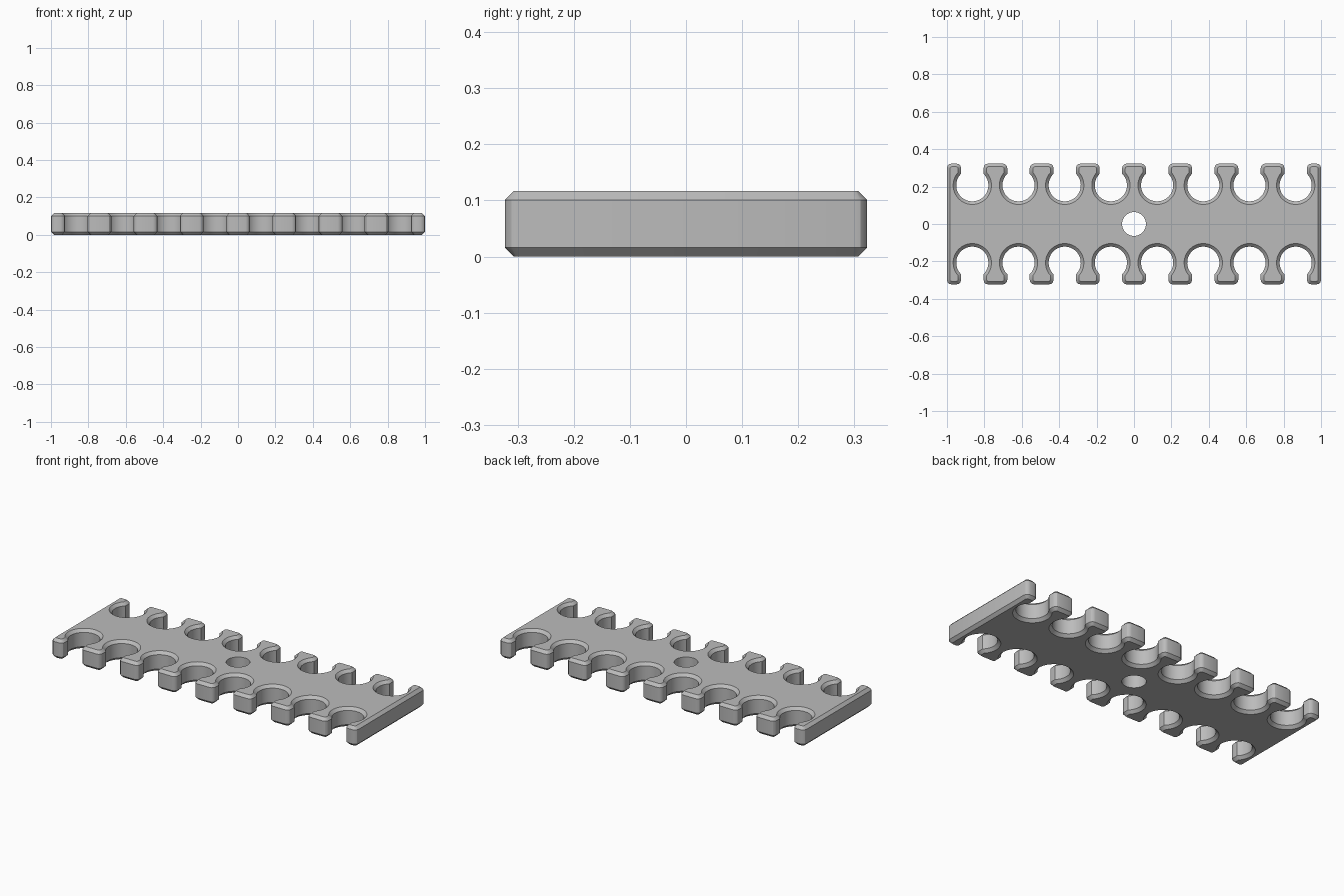
import bpy
import bmesh
from math import sin, cos, pi, asin
from mathutils import Vector

# Remove the default cube
if "Cube" in bpy.data.objects:
    bpy.data.objects.remove(bpy.data.objects["Cube"], do_unlink=True)

LENGTH, DEPTH, HEIGHT = 2.0, 0.646, 0.117
CHAMFER = 0.0165
SLOTS, PITCH = 8, 0.247
SLOT_R, SLOT_Y = 0.086, 0.207
MOUTH = 0.06          # half width of the slot opening
CORNER = 0.024        # rounding of the tooth tips
HOLE_R = 0.064


def arc(cx, cy, r, start, end, steps):
    return [Vector((cx + r * cos(start + (end - start) * i / steps),
                    cy + r * sin(start + (end - start) * i / steps)))
            for i in range(steps + 1)]


def edge_outline():
    """Back edge of the rack from right to left, with all its slots."""
    tip = DEPTH / 2 - CORNER
    points = arc(LENGTH / 2 - CORNER, tip, CORNER, 0, pi / 2, 3)
    gap = pi / 2 - asin(MOUTH / SLOT_R)
    for i in range(SLOTS):
        x = ((SLOTS - 1) / 2 - i) * PITCH
        points += arc(x + MOUTH + CORNER, tip, CORNER, pi / 2, pi, 3)
        points += arc(x, SLOT_Y, SLOT_R, gap, -pi - gap, 32)
        points += arc(x - MOUTH - CORNER, tip, CORNER, 0, pi / 2, 3)
    points += arc(CORNER - LENGTH / 2, tip, CORNER, pi / 2, pi, 3)
    return points


def inset(points, d):
    """Move a counter-clockwise outline inward by d with mitred corners."""
    result = []
    for i, p in enumerate(points):
        a = (p - points[i - 1]).normalized()
        b = (points[(i + 1) % len(points)] - p).normalized()
        na, nb = Vector((-a.y, a.x)), Vector((-b.y, b.x))
        result.append(p + (na + nb) * d / (1 + na.dot(nb)))
    return result


def add_ring(bm, points, z):
    return [bm.verts.new((p.x, p.y, z)) for p in points]


def join_rings(bm, low, high):
    n = len(low)
    for i in range(n):
        j = (i + 1) % n
        bm.faces.new((low[i], low[j], high[j], high[i]))


def cap(bm, outer, inner):
    edges = []
    for ring in (outer, inner):
        for i, v in enumerate(ring):
            w = ring[(i + 1) % len(ring)]
            edges.append(bm.edges.get((v, w)) or bm.edges.new((v, w)))
    bmesh.ops.triangle_fill(bm, edges=edges, use_beauty=True)


# Rack plate: symmetric outline, chamfered top and bottom
back = edge_outline()
outline = back + [-p for p in back]
narrow = inset(outline, CHAMFER)

bm = bmesh.new()
rings = [add_ring(bm, narrow, 0), add_ring(bm, outline, CHAMFER),
         add_ring(bm, outline, HEIGHT - CHAMFER), add_ring(bm, narrow, HEIGHT)]
for low, high in zip(rings, rings[1:]):
    join_rings(bm, low, high)

# Centre hole
circle = arc(0, 0, HOLE_R, 0, 2 * pi, 48)[:-1]
hole_low, hole_high = add_ring(bm, circle, 0), add_ring(bm, circle, HEIGHT)
join_rings(bm, hole_low, hole_high)
cap(bm, rings[0], hole_low)
cap(bm, rings[-1], hole_high)
bmesh.ops.recalc_face_normals(bm, faces=bm.faces)

mesh = bpy.data.meshes.new("slotted_rack")
bm.to_mesh(mesh)
bm.free()
rack = bpy.data.objects.new("slotted_rack", mesh)
bpy.context.collection.objects.link(rack)

# Plain grey
grey = bpy.data.materials.new("grey")
grey.use_nodes = True
colour = (0.5, 0.5, 0.5, 1)
grey.diffuse_color = colour
grey.node_tree.nodes["Principled BSDF"].inputs["Base Color"].default_value = colour
mesh.materials.append(grey)

bpy.context.view_layer.objects.active = rack
rack.select_set(True)
bpy.ops.object.shade_smooth_by_angle(angle=pi / 6)
